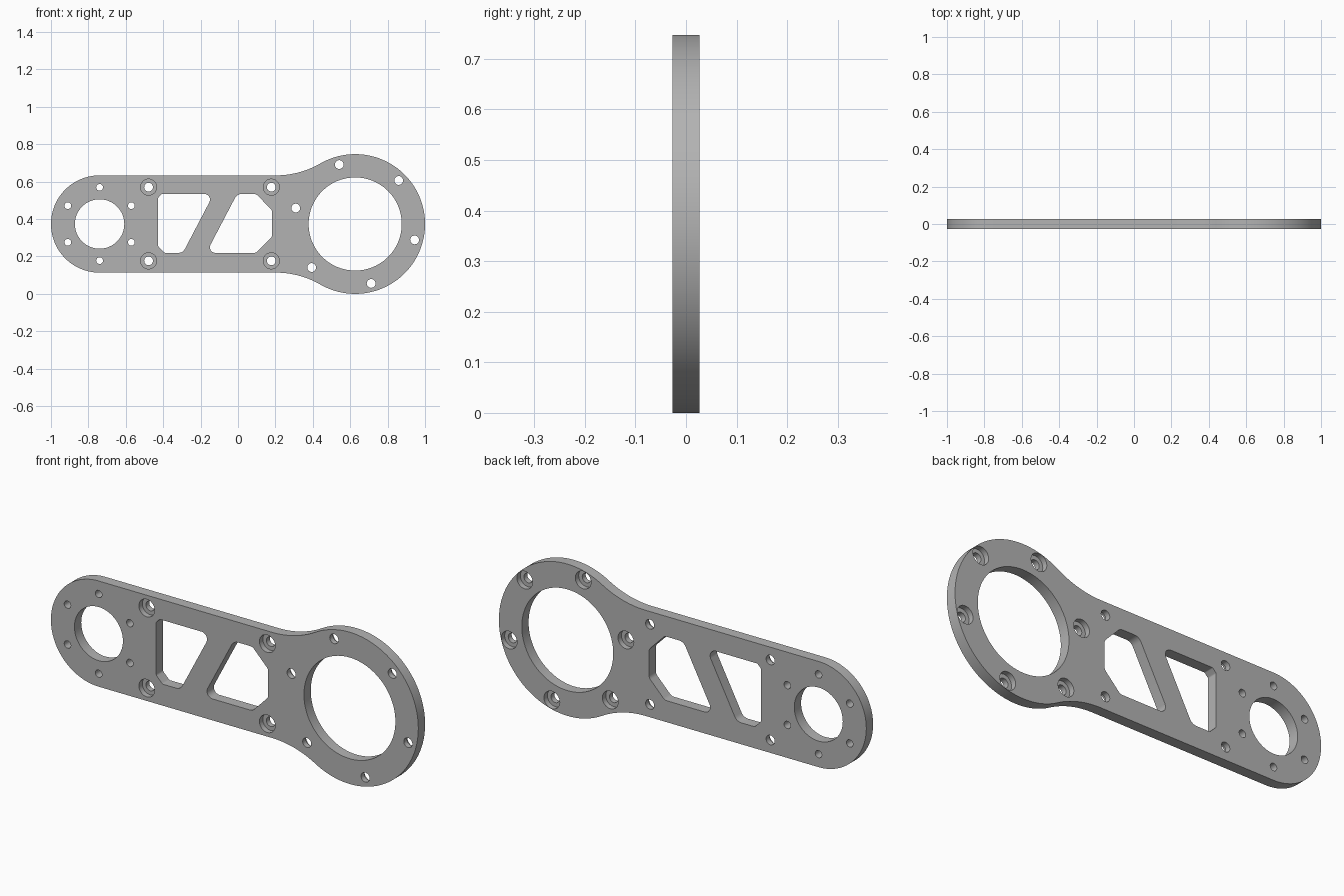
import bpy
import bmesh
from math import sin, cos, pi, radians, hypot, atan2, tan
from mathutils import Vector

if "Cube" in bpy.data.objects:
    bpy.data.objects.remove(bpy.data.objects["Cube"])

HALF = 0.0265            # half the plate thickness
MID = 0.3735             # height of the long axis
BIG_X, BIG_R = 0.6265, 0.3735
SMALL_X, SMALL_R = -0.74, 0.26
NECK_R = 0.475           # concave blend between bar and large ring

metal = bpy.data.materials.new("grey metal")
metal.use_nodes = True
grey = (0.45, 0.45, 0.45, 1)
metal.diffuse_color = grey
metal.node_tree.nodes["Principled BSDF"].inputs["Base Color"].default_value = grey


def arc(x, z, r, start, end, n):
    return [(x + r * cos(start + (end - start) * i / n),
             z + r * sin(start + (end - start) * i / n)) for i in range(n + 1)]


def circle(x, z, r, n):
    return arc(x, z, r, 0, 2 * pi, n)[:-1]


def rounded(corners, n=6):
    """Polygon from (x, z, radius) corners, each filleted."""
    pts = []
    for i, (x, z, r) in enumerate(corners):
        p = Vector((x, z))
        a = (Vector(corners[i - 1][:2]) - p).normalized()
        b = (Vector(corners[(i + 1) % len(corners)][:2]) - p).normalized()
        half = a.angle(b) / 2
        centre = p + (a + b).normalized() * r / sin(half)
        first = p + a * r / tan(half) - centre
        last = p + b * r / tan(half) - centre
        sweep = last.angle_signed(first)
        start = atan2(first.y, first.x)
        pts += arc(centre.x, centre.y, r, start, start + sweep, n)
    return pts


def prisms(name, outlines, y0, y1):
    """One object holding every outline extruded from y0 to y1."""
    bm = bmesh.new()
    for pts in outlines:
        face = bm.faces.new([bm.verts.new((x, y0, z)) for x, z in pts])
        ext = bmesh.ops.extrude_face_region(bm, geom=[face])
        moved = [v for v in ext["geom"] if isinstance(v, bmesh.types.BMVert)]
        bmesh.ops.translate(bm, verts=moved, vec=(0, y1 - y0, 0))
    bmesh.ops.recalc_face_normals(bm, faces=bm.faces)
    mesh = bpy.data.meshes.new(name)
    bm.to_mesh(mesh)
    bm.free()
    mesh.materials.append(metal)
    obj = bpy.data.objects.new(name, mesh)
    bpy.context.collection.objects.link(obj)
    return obj


# Outer outline: large ring, concave neck, bar and rounded small end
neck_h = SMALL_R + NECK_R
neck_dx = ((BIG_R + NECK_R) ** 2 - neck_h ** 2) ** 0.5
neck_a = atan2(neck_h, -neck_dx)
upper = arc(BIG_X, MID, BIG_R, 0, neck_a, 48)
upper += arc(BIG_X - neck_dx, MID + neck_h, NECK_R, neck_a - pi, -pi / 2, 16)[1:]
upper += arc(SMALL_X, MID, SMALL_R, pi / 2, pi, 32)
lower = [(x, 2 * MID - z) for x, z in upper[-2:0:-1]]
plate = prisms("link_plate", [upper + lower], -HALF, HALF)

# Bolt patterns
ring_bolts = [(BIG_X + 0.329 * cos(radians(a)), MID + 0.329 * sin(radians(a)))
              for a in range(-15, 345, 60)]
small_bolts = [(SMALL_X + 0.196 * cos(radians(a)), MID + 0.196 * sin(radians(a)))
               for a in range(30, 390, 60)]
bar_bolts = [(x, MID + s * 0.197) for x in (-0.478, 0.178) for s in (-1, 1)]

# Weight-saving windows either side of the diagonal web
top, bottom = 0.534, 0.219
left_window = rounded([(-0.427, bottom + 0.035, 0.015), (-0.427, top - 0.02, 0.01),
                       (-0.407, top, 0.01), (-0.13, top, 0.03),
                       (-0.295, bottom, 0.04), (-0.392, bottom, 0.015)])
right_window = rounded([(-0.17, bottom, 0.03), (-0.005, top, 0.04),
                        (0.097, top, 0.03), (0.183, top - 0.088, 0.03),
                        (0.183, bottom + 0.088, 0.03), (0.097, bottom, 0.03)])

# Cutters: through openings, then counterbores on front and back
through = [circle(BIG_X, MID, 0.249, 96), circle(SMALL_X, MID, 0.132, 64),
           left_window, right_window]
through += [circle(x, z, 0.0235, 24) for x, z in ring_bolts + bar_bolts]
through += [circle(x, z, 0.018, 24) for x, z in small_bolts]
cutters = [
    prisms("through_cutter", through, -0.1, 0.1),
    prisms("front_bore_cutter", [circle(x, z, 0.043, 32) for x, z in bar_bolts], -0.1, 0),
    prisms("back_bore_cutter", [circle(x, z, 0.043, 32) for x, z in ring_bolts], 0, 0.1),
]

bpy.ops.object.select_all(action='DESELECT')
plate.select_set(True)
bpy.context.view_layer.objects.active = plate
for cutter in cutters:
    cutter.hide_render = True
    mod = plate.modifiers.new(cutter.name, 'BOOLEAN')
    mod.operation = 'DIFFERENCE'
    mod.solver = 'EXACT'
    mod.object = cutter
    bpy.ops.object.modifier_apply(modifier=mod.name)
    bpy.data.objects.remove(cutter)

bpy.ops.object.shade_smooth_by_angle(angle=radians(25))
